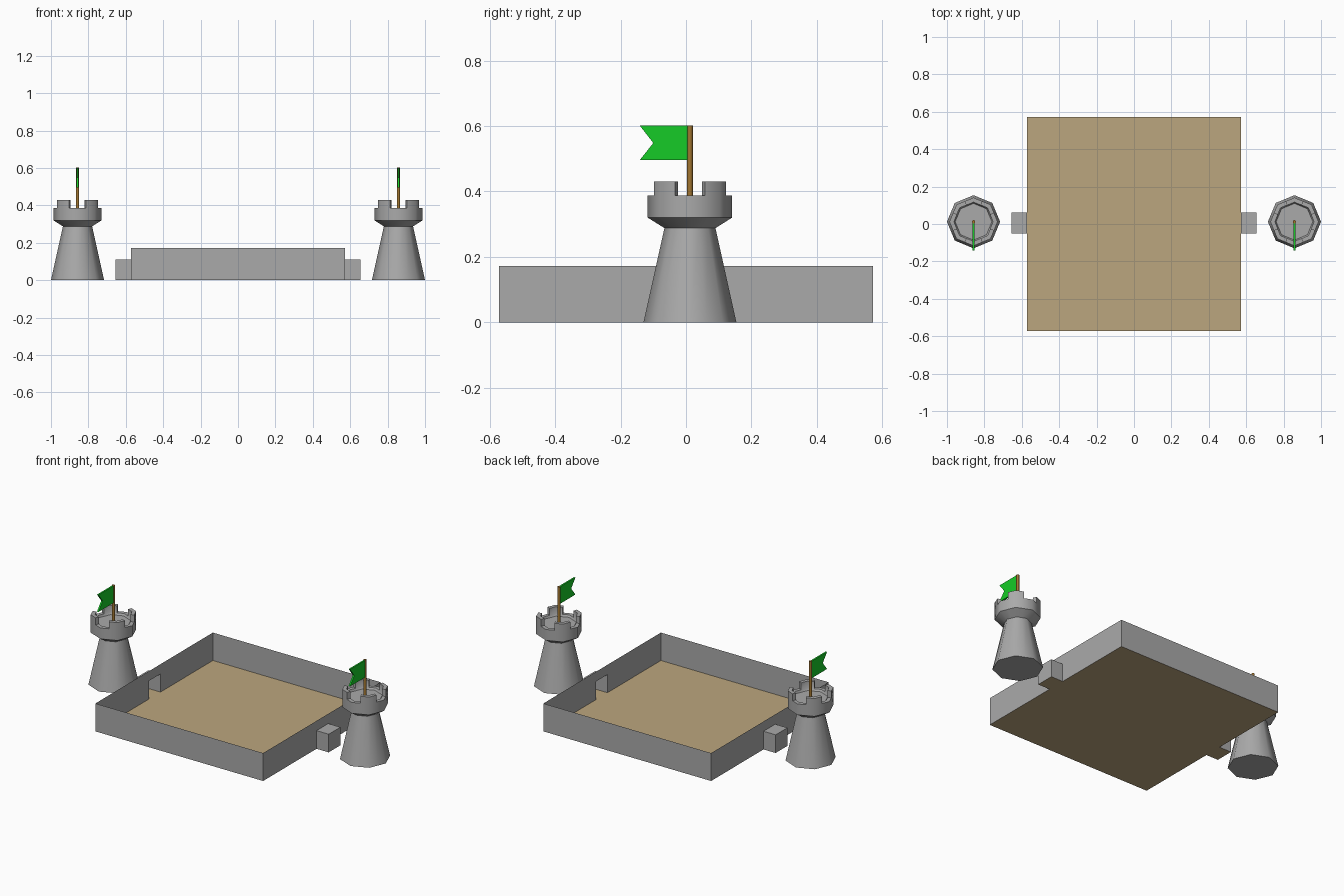
import bpy, bmesh, math
from mathutils import Vector

if "Cube" in bpy.data.objects:
    bpy.data.objects.remove(bpy.data.objects["Cube"])


def material(name, rgb):
    m = bpy.data.materials.new(name)
    m.diffuse_color = (*rgb, 1)
    m.use_nodes = True
    m.node_tree.nodes["Principled BSDF"].inputs["Base Color"].default_value = m.diffuse_color
    return m


STONE = material("grey stone", (0.40, 0.40, 0.40))
SAND = material("tan sand", (0.50, 0.38, 0.21))
GREEN = material("flag green", (0.008, 0.60, 0.02))
WOOD = material("brown wood", (0.36, 0.18, 0.03))


def finish(name, bm, mat, smooth=None, normals=True):
    if normals:
        bmesh.ops.recalc_face_normals(bm, faces=bm.faces)
    me = bpy.data.meshes.new(name)
    bm.to_mesh(me)
    bm.free()
    me.materials.append(mat)
    ob = bpy.data.objects.new(name, me)
    bpy.context.collection.objects.link(ob)
    if smooth:
        bpy.ops.object.select_all(action='DESELECT')
        ob.select_set(True)
        bpy.context.view_layer.objects.active = ob
        bpy.ops.object.shade_smooth_by_angle(angle=math.radians(smooth))
    return ob


def sheet(bm, pts):
    return bm.faces.new([bm.verts.new(p) for p in pts])


A, H = 0.572, 0.172                    # arena half size, wall height
G0, G1, GX, GH = -0.052, 0.062, 0.655, 0.112   # alcove extents

# sand floor, reaching into both alcoves
bm = bmesh.new()
sheet(bm, [(-A, -A, 0), (A, -A, 0), (A, G0, 0), (GX, G0, 0), (GX, G1, 0), (A, G1, 0),
           (A, A, 0), (-A, A, 0), (-A, G1, 0), (-GX, G1, 0), (-GX, G0, 0), (-A, G0, 0)])
finish("arena_floor", bm, SAND, normals=False)

# thin front and back walls
for s, name in ((-1, "front_wall"), (1, "back_wall")):
    bm = bmesh.new()
    sheet(bm, [(-A * -s, s * A, 0), (A * -s, s * A, 0), (A * -s, s * A, H), (-A * -s, s * A, H)])
    finish(name, bm, STONE, normals=False)

# side walls with a gateway, and the alcove behind each
for s, side in ((-1, "left"), (1, "right")):
    bm = bmesh.new()
    x, gx = s * A, s * GX
    faces = [
        [(x, -A, 0), (x, G0, 0), (x, G0, GH), (x, G1, GH), (x, G1, 0), (x, A, 0), (x, A, H), (x, -A, H)],
        [(gx, G0, 0), (gx, G1, 0), (gx, G1, GH), (gx, G0, GH)],
        [(x, G0, 0), (gx, G0, 0), (gx, G0, GH), (x, G0, GH)],
        [(gx, G1, 0), (x, G1, 0), (x, G1, GH), (gx, G1, GH)],
        [(x, G0, GH), (gx, G0, GH), (gx, G1, GH), (x, G1, GH)],
    ]
    for f in faces:
        sheet(bm, f if s > 0 else f[::-1])
    finish(side + "_wall_and_alcove", bm, STONE, normals=False)


def ring(bm, cx, cy, r, z):
    """Octagon with an extra point in the middle of each side."""
    out = []
    for i in range(16):
        a = i * math.pi / 8
        k = r if i % 2 == 0 else r * math.cos(math.pi / 8)
        out.append(bm.verts.new((cx + k * math.cos(a), cy + k * math.sin(a), z)))
    return out


CY = 0.012
for cx, side in ((-0.858, "left"), (0.858, "right")):
    # tower: flared octagonal body with four battlements on the diagonals
    bm = bmesh.new()
    profile = [(0.142, 0), (0.078, 0.288), (0.129, 0.32), (0.129, 0.387)]
    rings = [ring(bm, cx, CY, r, z) for r, z in profile]
    bm.faces.new(rings[0][::-1])
    for lo, hi in zip(rings, rings[1:]):
        for i in range(16):
            j = (i + 1) % 16
            bm.faces.new((lo[i], lo[j], hi[j], hi[i]))
    outer = rings[-1]
    inner = ring(bm, cx, CY, 0.105, 0.387)
    deck = ring(bm, cx, CY, 0.098, 0.375)
    bm.faces.new(deck)
    merlons = []
    for i in range(16):
        j = (i + 1) % 16
        bm.faces.new((inner[i], inner[j], deck[j], deck[i]))
        f = bm.faces.new((outer[i], outer[j], inner[j], inner[i]))
        if i % 4 in (1, 2):
            merlons.append(f)
    up = bmesh.ops.extrude_face_region(bm, geom=merlons)
    bmesh.ops.delete(bm, geom=merlons, context='FACES_ONLY')
    bmesh.ops.translate(bm, vec=Vector((0, 0, 0.043)),
                        verts=[v for v in up["geom"] if isinstance(v, bmesh.types.BMVert)])
    finish(side + "_tower", bm, STONE, smooth=50)

    # flag pole
    bm = bmesh.new()
    bmesh.ops.create_cone(bm, cap_ends=True, segments=8, radius1=0.009, radius2=0.009, depth=0.235)
    bmesh.ops.translate(bm, vec=Vector((cx, CY, 0.4845)), verts=bm.verts)
    finish(side + "_flag_pole", bm, WOOD, smooth=50)

    # swallow-tailed flag
    bm = bmesh.new()
    f = sheet(bm, [(cx - 0.005, y, z) for y, z in
                   ((0.006, 0.496), (0.006, 0.601), (-0.141, 0.601), (-0.1, 0.548), (-0.141, 0.496))])
    new = bmesh.ops.extrude_face_region(bm, geom=[f])
    bmesh.ops.translate(bm, vec=Vector((0.01, 0, 0)),
                        verts=[v for v in new["geom"] if isinstance(v, bmesh.types.BMVert)])
    finish(side + "_flag", bm, GREEN)
